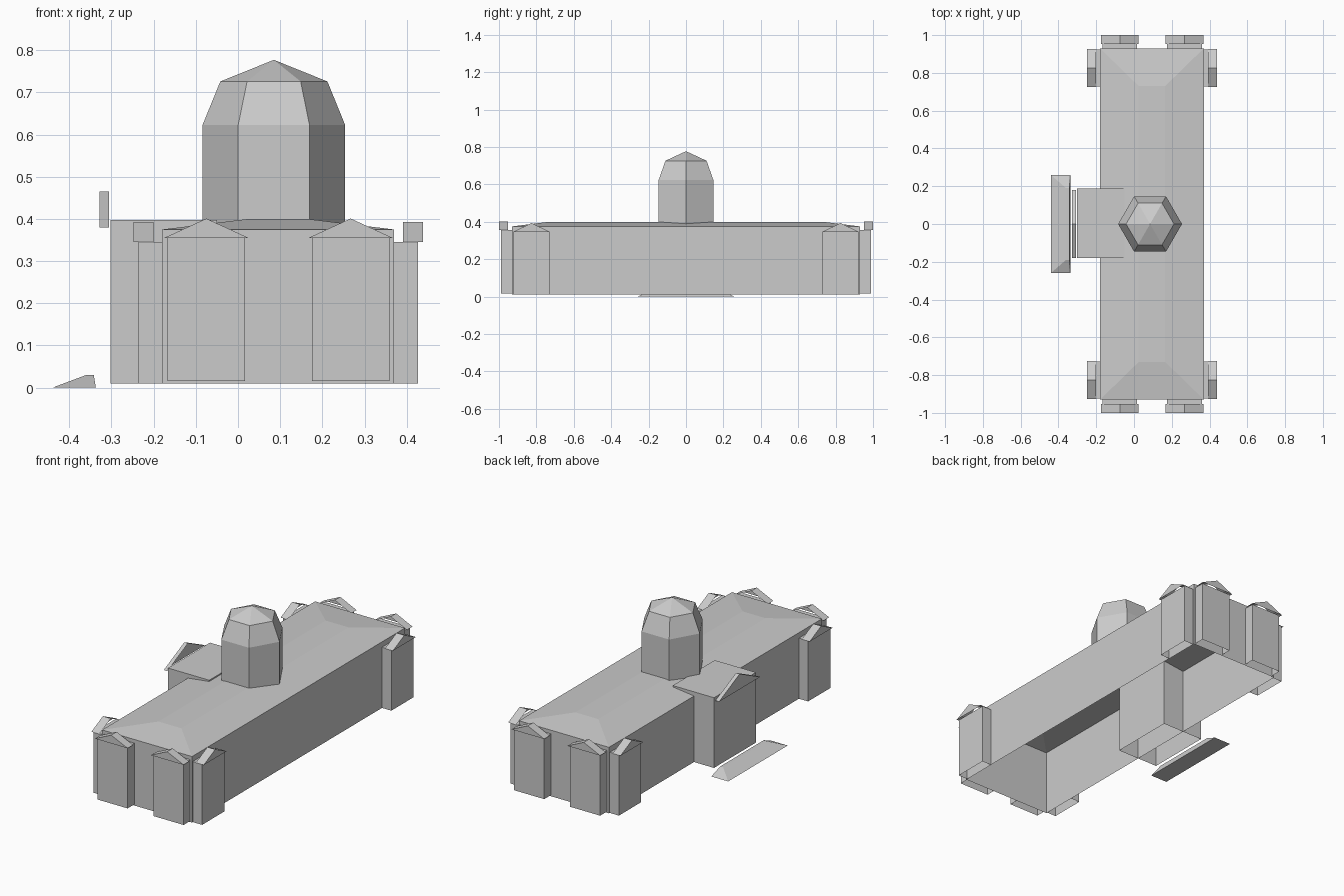
import bpy, math
from mathutils import Matrix

if "Cube" in bpy.data.objects:
    bpy.data.objects.remove(bpy.data.objects["Cube"])

stone = bpy.data.materials.new("grey_stone")
stone.diffuse_color = (0.6, 0.6, 0.6, 1)
stone.use_nodes = True
stone.node_tree.nodes["Principled BSDF"].inputs["Base Color"].default_value = stone.diffuse_color


def add(name, verts, faces, matrix=None):
    me = bpy.data.meshes.new(name)
    me.from_pydata(verts, [], faces)
    if matrix:
        me.transform(matrix)
    me.materials.append(stone)
    ob = bpy.data.objects.new(name, me)
    bpy.context.collection.objects.link(ob)
    return ob


def loft(name, rings, cap=False, matrix=None):
    """Skin a stack of equal-sized counterclockwise rings, open below."""
    n = len(rings[0])
    verts = [v for r in rings for v in r]
    faces = [(k * n + i, k * n + (i + 1) % n, (k + 1) * n + (i + 1) % n, (k + 1) * n + i)
             for k in range(len(rings) - 1) for i in range(n)]
    faces.append([(len(rings) - 1) * n + i for i in range(n)])
    if cap:
        faces.append(list(range(n))[::-1])
    return add(name, verts, faces, matrix)


def rect(x0, x1, y0, y1, z):
    return [(x0, y0, z), (x1, y0, z), (x1, y1, z), (x0, y1, z)]


def gable(name, d0, d1, w, z, rise, m):
    """Pediment: closed front triangle and two thin slopes, open behind."""
    verts = [(d, y, h) for d in (d0, d1) for y, h in ((-w, z), (w, z), (0, z + rise))]
    add(name, verts, [(3, 4, 5), (1, 2, 5, 4), (0, 3, 5, 2)], m)


def pavilion(name, x, y, angle, w, pw, z0, eave, rise):
    """Projecting bay standing on a wall, local +x points outward."""
    m = Matrix.Translation((x, y, 0)) @ Matrix.Rotation(math.radians(angle), 4, 'Z')
    loft(name, [rect(0, 0.058, -w, w, z0), rect(0, 0.058, -w, w, eave)], matrix=m)
    gable(name + "_pediment", 0.022, 0.07, pw, eave, rise, m)


# Long main hall with shallow hipped roof and flat top
loft("main_hall", [rect(-0.18, 0.37, -0.93, 0.93, 0.01),
                   rect(-0.18, 0.37, -0.93, 0.93, 0.375),
                   rect(0.025, 0.165, -0.73, 0.73, 0.4)])

# Entrance wing with its pediment
loft("entrance_wing", [rect(-0.302, -0.05, -0.18, 0.187, 0.01),
                       rect(-0.302, -0.05, -0.18, 0.187, 0.398)])
gable("entrance_pediment", 0.004, 0.026, 0.18, 0.38, 0.085,
      Matrix.Translation((-0.302, 0, 0)) @ Matrix.Rotation(math.pi, 4, 'Z'))

# Entrance ramp with sloping ends
loft("entrance_ramp", [rect(-0.44, -0.337, -0.26, 0.26, 0),
                       rect(-0.36, -0.342, -0.19, 0.19, 0.03)], cap=True)

# Corner bays on the ends and on the long sides
for s, label in ((-1, "front"), (1, "back")):
    for x, side in ((-0.075, "left"), (0.267, "right")):
        pavilion(f"{label}_{side}_end_bay", x, 0.93 * s, 90 * s, 0.092, 0.1,
                 0.016, 0.355, 0.046)
    pavilion(f"{label}_left_side_bay", -0.178, 0.826 * s, 180, 0.097, 0.1, 0.01, 0.345, 0.048)
    pavilion(f"{label}_right_side_bay", 0.369, 0.826 * s, 0, 0.097, 0.1, 0.01, 0.345, 0.048)

# Six-sided tower with tapered dome
rings = [[(0.085 + r * math.cos(i * math.pi / 3), r * math.sin(i * math.pi / 3), z)
          for i in range(6)]
         for r, z in ((0.169, 0.385), (0.169, 0.623), (0.127, 0.726), (0.0005, 0.777))]
loft("tower", rings)
